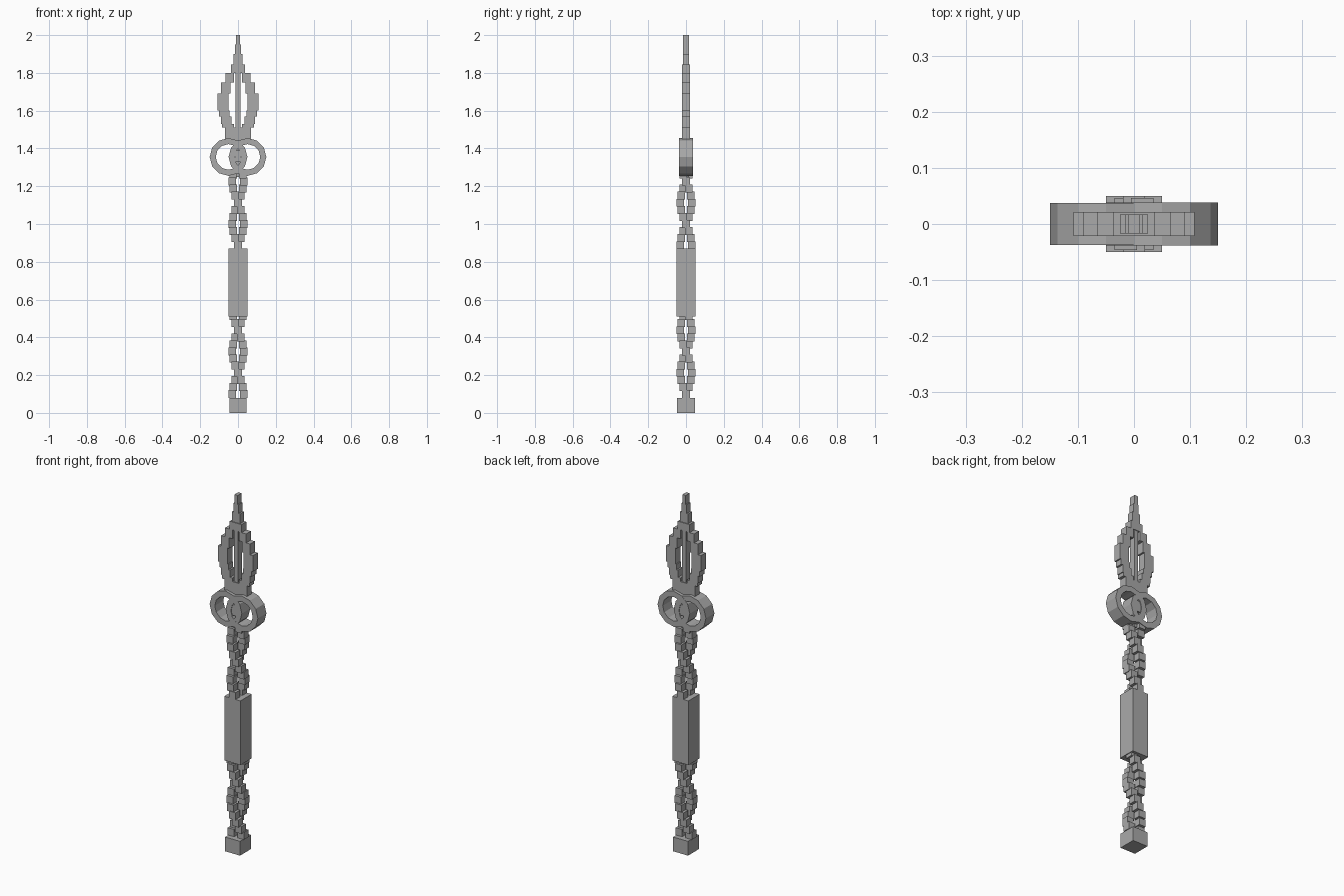
import bpy, bmesh
from math import sin, cos, pi
from mathutils import Matrix

cube = bpy.data.objects.get("Cube")
if cube:
    bpy.data.objects.remove(cube, do_unlink=True)

grey = bpy.data.materials.new("plain grey")
grey.use_nodes = True
colour = (0.4, 0.4, 0.4, 1)
grey.diffuse_color = colour
grey.node_tree.nodes["Principled BSDF"].inputs["Base Color"].default_value = colour


def add_box(bm, centre, size):
    m = Matrix.Translation(centre) @ Matrix.Diagonal((*size, 1))
    bmesh.ops.create_cube(bm, size=1, matrix=m)


def finish(bm, name):
    bmesh.ops.recalc_face_normals(bm, faces=bm.faces)
    mesh = bpy.data.meshes.new(name)
    bm.to_mesh(mesh)
    bm.free()
    mesh.materials.append(grey)
    obj = bpy.data.objects.new(name, mesh)
    bpy.context.collection.objects.link(obj)
    return obj


def box(name, z0, z1, wx, wy):
    bm = bmesh.new()
    add_box(bm, (0, 0, (z0 + z1) / 2), (wx, wy, z1 - z0))
    return finish(bm, name)


# Pommel, grip and the small core between the rings
box("pommel", 0, 0.08, 0.092, 0.096)
box("grip", 0.51, 0.87, 0.1, 0.1)
box("ring_core", 1.33, 1.39, 0.034, 0.07)
box("core_pin", 1.25, 1.42, 0.02, 0.03)

# Two stepped strands twisting around each other
HALF_TURN, STEP, RADIUS = 0.225, 0.0375, 0.03


def strand(name, side, z_start, count):
    bm = bmesh.new()
    for i in range(count):
        z = z_start + i * STEP
        a = -pi * (z - 0.1) / HALF_TURN
        add_box(bm, (side * RADIUS * cos(a), side * RADIUS * sin(a), z),
                (0.04, 0.04, STEP + 0.004))
    finish(bm, name)


for label, side in (("left", 1), ("right", -1)):
    strand("lower_strand_" + label, side, 0.1, 12)
    strand("upper_strand_" + label, side, 0.8875, 11)

# Pair of interlocking twelve-sided rings
SIDES = 12


def ring(name, x, outer, inner, half_depth):
    bm = bmesh.new()
    loops = []
    for r, y in ((outer, -1), (outer, 1), (inner, 1), (inner, -1)):
        loops.append([bm.verts.new((x + r * cos(2 * pi * i / SIDES), y * half_depth,
                                    1.355 + r * sin(2 * pi * i / SIDES)))
                      for i in range(SIDES)])
    for k in range(4):
        a, b = loops[k], loops[(k + 1) % 4]
        for i in range(SIDES):
            j = (i + 1) % SIDES
            bm.faces.new((a[i], a[j], b[j], b[i]))
    finish(bm, name)


ring("ring_left", 0.05, 0.1, 0.068, 0.038)
ring("ring_right", -0.05, 0.1, 0.068, 0.0375)

# Stepped blade frame: bottom, top, inner and outer half width of each row
rows = [
    (1.44, 1.51, 0, 0.07), (1.51, 1.53, 0.02, 0.085), (1.53, 1.57, 0.035, 0.09),
    (1.57, 1.6, 0.045, 0.1), (1.6, 1.69, 0.05, 0.108), (1.69, 1.75, 0.04, 0.09),
    (1.75, 1.8, 0.02, 0.065), (1.8, 1.845, 0, 0.037), (1.845, 1.9, 0, 0.025),
    (1.9, 1.95, 0, 0.016), (1.95, 2.0, 0, 0.01),
]
bm = bmesh.new()
for z0, z1, inner, outer in rows:
    depth = 0.042 if z1 < 1.9 else 0.034
    for s in (-1, 1) if inner else (0,):
        x = s * (inner + outer) / 2
        width = outer - inner if s else 2 * outer
        add_box(bm, (x, 0, (z0 + z1) / 2), (width, depth, z1 - z0))
finish(bm, "blade_frame")
box("blade_rod", 1.46, 1.82, 0.024, 0.034)
